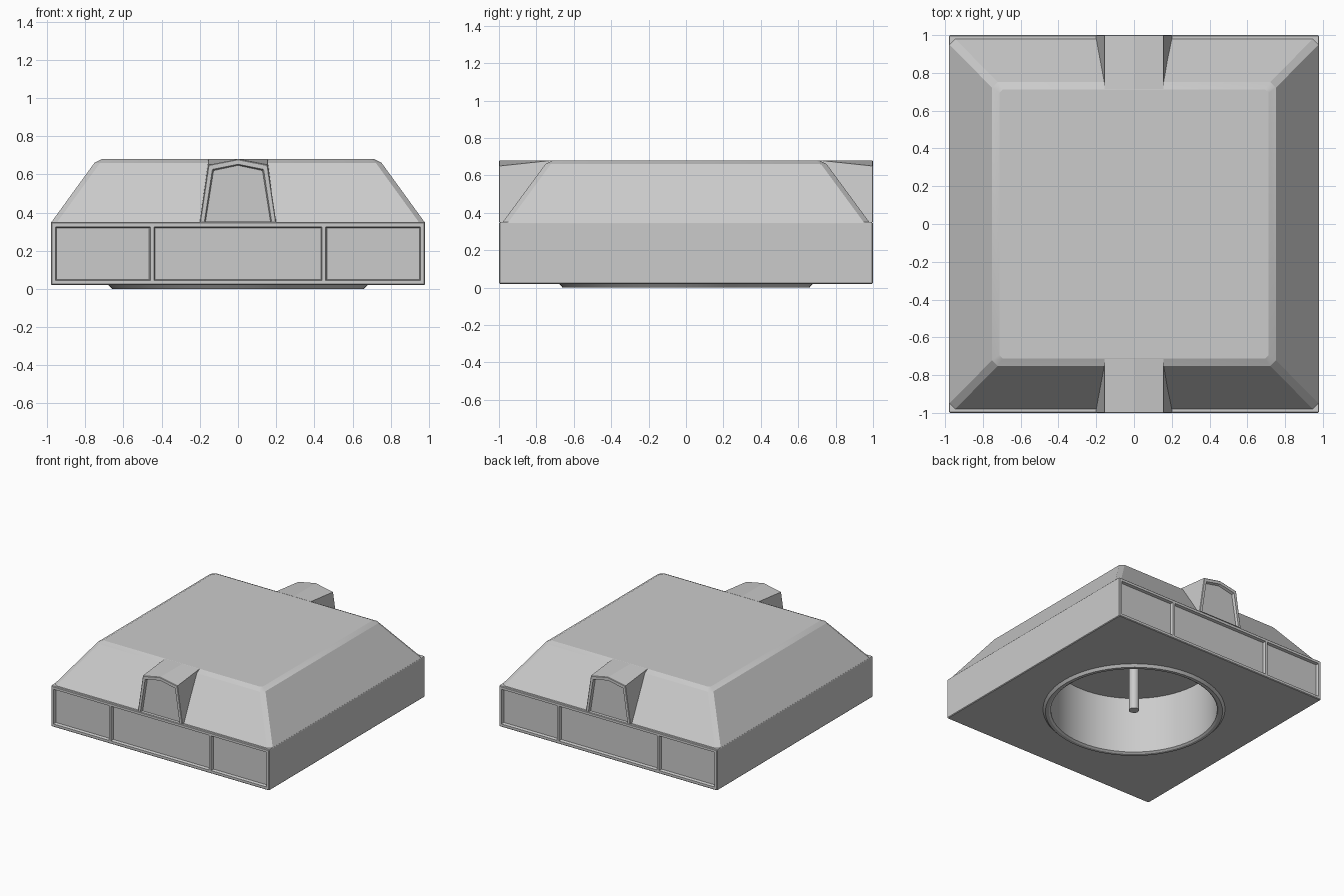
import bpy, bmesh
from math import sin, cos, tau, radians

cube = bpy.data.objects.get("Cube")
if cube:
    bpy.data.objects.remove(cube, do_unlink=True)

grey = bpy.data.materials.new("light_grey")
grey.use_nodes = True
colour = (0.6, 0.6, 0.6, 1)
grey.diffuse_color = colour
grey.node_tree.nodes["Principled BSDF"].inputs["Base Color"].default_value = colour


def loft(name, rings, caps=True):
    """Skin a stack of rings that share one point count."""
    bm = bmesh.new()
    loops = [[bm.verts.new(p) for p in ring] for ring in rings]
    n = len(loops[0])
    for a, b in zip(loops, loops[1:]):
        for i in range(n):
            j = (i + 1) % n
            bm.faces.new((a[i], a[j], b[j], b[i]))
    if caps:
        bm.faces.new(loops[0])
        bm.faces.new(loops[-1])
    bmesh.ops.recalc_face_normals(bm, faces=bm.faces)
    mesh = bpy.data.meshes.new(name)
    bm.to_mesh(mesh)
    bm.free()
    mesh.materials.append(grey)
    obj = bpy.data.objects.new(name, mesh)
    bpy.context.collection.objects.link(obj)
    return obj


def octagon(z, x, y, c):
    """Rectangle with cut corners."""
    return [(x, c - y, z), (x, y - c, z), (x - c, y, z), (c - x, y, z),
            (-x, y - c, z), (-x, c - y, z), (c - x, -y, z), (x - c, -y, z)]


def circle(r, z, n=64):
    return [(r * cos(tau * i / n), r * sin(tau * i / n), z) for i in range(n)]


def rectangle(x0, x1, z0, z1, y):
    return [(x0, y, z0), (x1, y, z0), (x1, y, z1), (x0, y, z1)]


def smooth(obj, angle=20):
    bpy.ops.object.select_all(action="DESELECT")
    obj.select_set(True)
    bpy.context.view_layer.objects.active = obj
    bpy.ops.object.shade_smooth_by_angle(angle=radians(angle))


# Base and sloped roof in one skin
hull = loft("hull", [octagon(0.02, 0.975, 0.995, 0.005),
                     octagon(0.025, 0.98, 1, 0.006),
                     octagon(0.345, 0.98, 1, 0.006),
                     octagon(0.35, 0.978, 0.995, 0.006),
                     octagon(0.35, 0.977, 0.98, 0.03),
                     octagon(0.66, 0.752, 0.752, 0.03),
                     octagon(0.68, 0.713, 0.713, 0.02)])

# Cutters: round well underneath, three shallow panels at each end
cutters = [loft("well_cutter", [circle(0.62, -0.1), circle(0.62, 0.47)])]
for side in (-1, 1):
    for x0, x1 in ((-0.95, -0.465), (-0.435, 0.435), (0.465, 0.95)):
        g = 0.006
        cutters.append(loft("panel_cutter", [
            rectangle(x0, x1, 0.05, 0.32, side * 0.978),
            rectangle(x0 - g, x1 + g, 0.05 - g, 0.32 + g, side * 1.002)]))
for cutter in cutters:
    cutter.hide_render = True
    mod = hull.modifiers.new("cut", "BOOLEAN")
    mod.operation = "DIFFERENCE"
    mod.solver = "EXACT"
    mod.object = cutter

# Keep the cut result and discard the cutters
deps = bpy.context.evaluated_depsgraph_get()
cut_mesh = bpy.data.meshes.new_from_object(hull.evaluated_get(deps))
hull.modifiers.clear()
hull.data = cut_mesh
for cutter in cutters:
    bpy.data.objects.remove(cutter, do_unlink=True)
smooth(hull)


def gable(y, foot, z0, eave, z1, ridge):
    return [(-foot, y, z0), (foot, y, z0), (eave, y, z1), (0, y, ridge), (-eave, y, z1)]


# Dormers with a recessed face
for side, label in ((-1, "front"), (1, "back")):
    loft(label + "_dormer", [
        gable(side * 0.715, 0.2, 0.35, 0.155, 0.68, 0.68),
        gable(side * 0.997, 0.2, 0.35, 0.155, 0.65, 0.68),
        gable(side * 1, 0.196, 0.35, 0.152, 0.646, 0.676),
        gable(side * 1, 0.176, 0.352, 0.134, 0.626, 0.653),
        gable(side * 0.98, 0.17, 0.354, 0.128, 0.62, 0.647)])

# Lip around the well, and the central post
lip = loft("well_lip", [circle(0.68, 0.022), circle(0.66, 0), circle(0.635, 0),
                        circle(0.62, 0.01), circle(0.619, 0.03)], caps=False)
smooth(lip)
post = loft("centre_post", [circle(0.038, 0.01, 24), circle(0.038, 0.48, 24)])
smooth(post)
